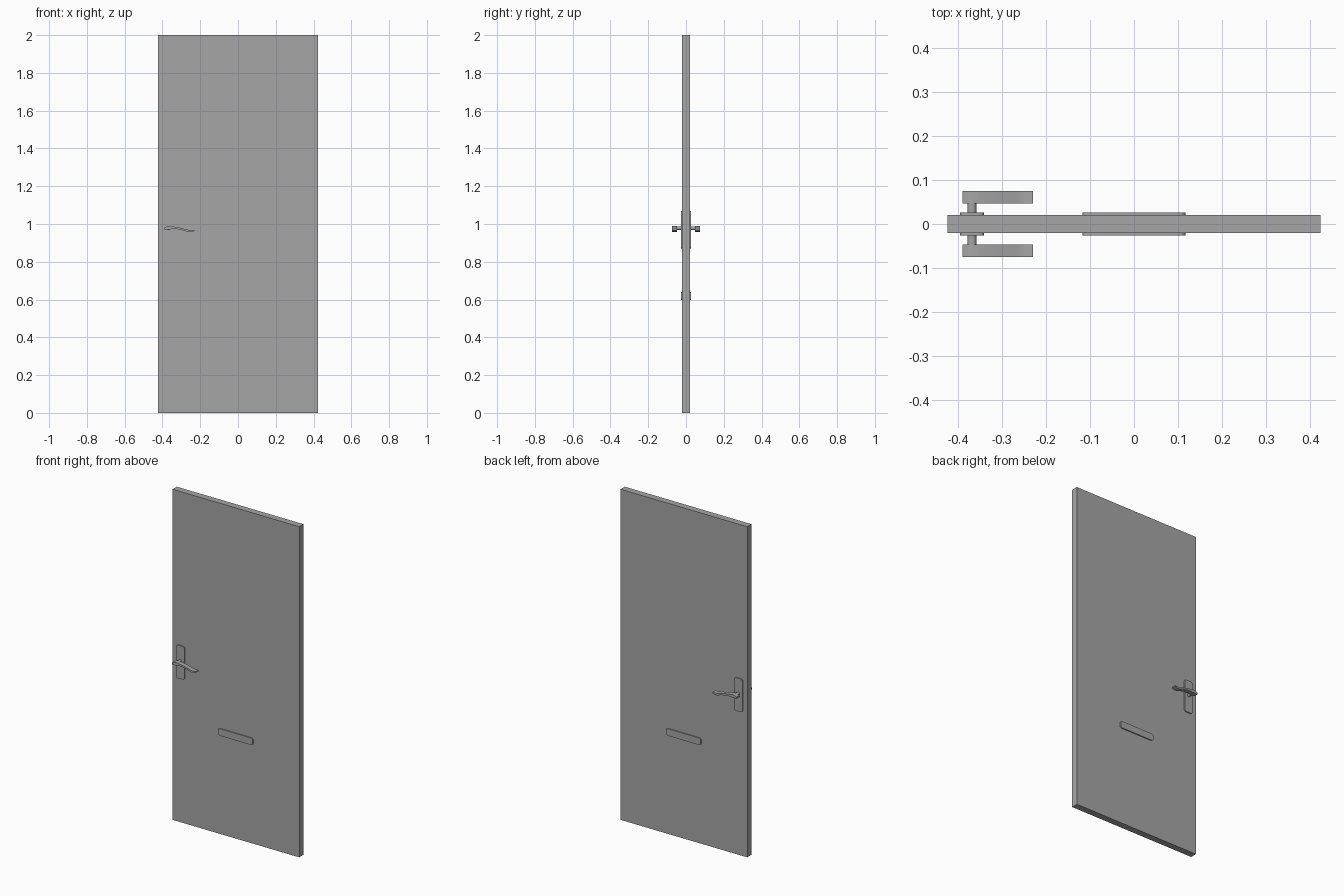
import bpy, bmesh, math
from mathutils import Vector

cube = bpy.data.objects.get("Cube")
if cube:
    bpy.data.objects.remove(cube, do_unlink=True)

grey = bpy.data.materials.new("plain_grey")
grey.use_nodes = True
tone = (0.38, 0.38, 0.38, 1)
grey.diffuse_color = tone
grey.node_tree.nodes["Principled BSDF"].inputs["Base Color"].default_value = tone


def extrude_outline(name, outline, y0, y1):
    """Solid from an outline in the xz plane, stretched from y0 to y1."""
    bm = bmesh.new()
    face = bm.faces.new([bm.verts.new((x, y0, z)) for x, z in outline])
    moved = bmesh.ops.extrude_face_region(bm, geom=[face])["geom"]
    bmesh.ops.translate(bm, vec=(0, y1 - y0, 0),
                        verts=[v for v in moved if isinstance(v, bmesh.types.BMVert)])
    bmesh.ops.recalc_face_normals(bm, faces=bm.faces)
    mesh = bpy.data.meshes.new(name)
    bm.to_mesh(mesh)
    bm.free()
    mesh.materials.append(grey)
    obj = bpy.data.objects.new(name, mesh)
    bpy.context.collection.objects.link(obj)
    bpy.ops.object.select_all(action='DESELECT')
    obj.select_set(True)
    bpy.context.view_layer.objects.active = obj
    bpy.ops.object.shade_smooth_by_angle(angle=math.radians(30))
    return obj


def rounded_rect(cx, cz, w, h, r, steps=5):
    points = []
    for quarter, (sx, sz) in enumerate([(1, 1), (-1, 1), (-1, -1), (1, -1)]):
        for i in range(steps + 1):
            a = math.pi / 2 * (quarter + i / steps)
            points.append((cx + sx * (w / 2 - r) + r * math.cos(a),
                           cz + sz * (h / 2 - r) + r * math.sin(a)))
    return points


def smooth_line(points, steps=4):
    """Catmull-Rom curve through the points."""
    p = [Vector(q) for q in [points[0]] + points + [points[-1]]]
    line = []
    for i in range(1, len(p) - 2):
        a, b, c, d = p[i - 1:i + 3]
        for k in range(steps):
            t = k / steps
            line.append(0.5 * (2 * b + (c - a) * t + (2 * a - 5 * b + 4 * c - d) * t * t
                               + (3 * b - a - 3 * c + d) * t ** 3))
    return line + [p[-1]]


# Door leaf
extrude_outline("door_leaf", [(-0.424, 0), (0.424, 0), (0.424, 2), (-0.424, 2)], -0.02, 0.02)

# Lever outline: x, centre height, thickness
lever = smooth_line([(-0.39, 0.976, 0.010), (-0.368, 0.980, 0.018), (-0.33, 0.979, 0.011),
                     (-0.29, 0.971, 0.010), (-0.255, 0.962, 0.011), (-0.23, 0.966, 0.007)])
lever_outline = ([(x, z + t / 2) for x, z, t in lever]
                 + [(x, z - t / 2) for x, z, t in reversed(lever)])

# Matching fittings on both faces
for side, s in (("front", -1), ("back", 1)):
    extrude_outline(side + "_handle_plate", rounded_rect(-0.368, 0.97, 0.055, 0.2, 0.012),
                    s * 0.018, s * 0.0265)
    extrude_outline(side + "_letter_plate", rounded_rect(0, 0.618, 0.233, 0.042, 0.012),
                    s * 0.018, s * 0.0265)
    extrude_outline(side + "_spindle", rounded_rect(-0.368, 0.978, 0.02, 0.02, 0.0099),
                    s * 0.025, s * 0.049)
    extrude_outline(side + "_lever", lever_outline, s * 0.047, s * 0.075)
